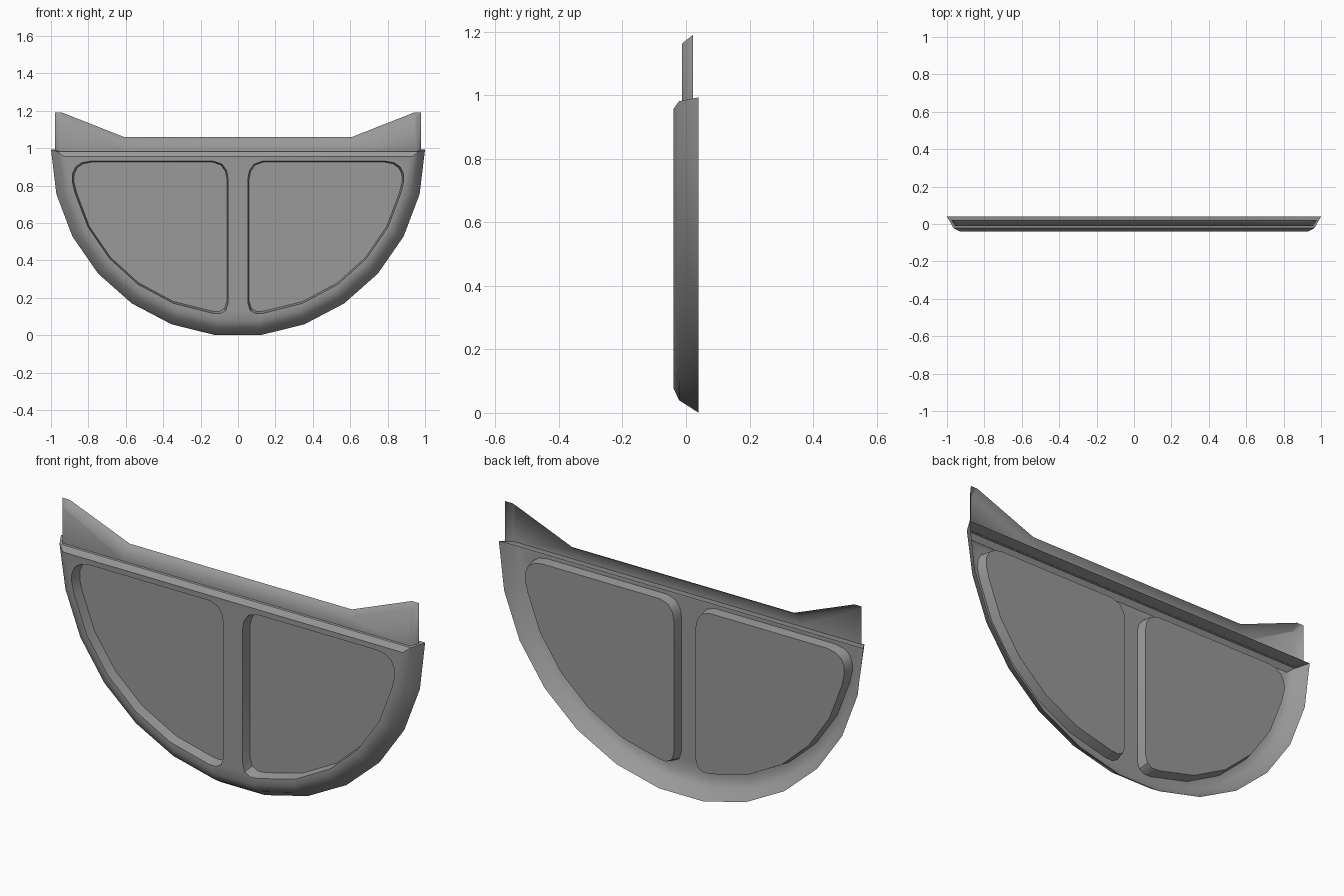
import bpy, bmesh, math

if "Cube" in bpy.data.objects:
    bpy.data.objects.remove(bpy.data.objects["Cube"])

R = 0.993          # height of the half-disc centre

dark = bpy.data.materials.new("dark_grey")
dark.diffuse_color = (0.32, 0.32, 0.32, 1)
dark.use_nodes = True
dark.node_tree.nodes["Principled BSDF"].inputs["Base Color"].default_value = dark.diffuse_color


def loop(bm, pts, y):
    return [bm.verts.new((x, y, z)) for x, z in pts]


def bridge(bm, a, b, closed=True):
    n = len(a)
    for i in range(n if closed else n - 1):
        j = (i + 1) % n
        bm.faces.new((a[i], a[j], b[j], b[i]))


def ring_edges(bm, vs):
    out = []
    for i, v in enumerate(vs):
        w = vs[(i + 1) % len(vs)]
        out.append(bm.edges.get((v, w)) or bm.edges.new((v, w)))
    return out


def finish(bm, name, angle=35):
    # consistent normals, with the front skin facing -y
    bmesh.ops.recalc_face_normals(bm, faces=bm.faces)
    bm.normal_update()
    if sum(f.normal.y * f.calc_area() for f in bm.faces) > 0:
        bmesh.ops.reverse_faces(bm, faces=bm.faces)
    me = bpy.data.meshes.new(name)
    bm.to_mesh(me)
    bm.free()
    me.materials.append(dark)
    ob = bpy.data.objects.new(name, me)
    bpy.context.collection.objects.link(ob)
    bpy.ops.object.select_all(action='DESELECT')
    ob.select_set(True)
    bpy.context.view_layer.objects.active = ob
    bpy.ops.object.shade_smooth_by_angle(angle=math.radians(angle))
    return ob


def half_disc(r, top, end_x):
    pts = [(-r * math.cos(math.pi * k / 13), R - r * math.sin(math.pi * k / 13))
           for k in range(14)]
    pts[0], pts[-1] = (-end_x, top), (end_x, top)
    return pts


# Outline of one window opening (right side) and its slightly smaller pane
opening = [(0.053, 0.84), (0.061, 0.88), (0.085, 0.914), (0.13, 0.93),
           (0.79, 0.93), (0.835, 0.922), (0.868, 0.9), (0.885, 0.865),
           (0.886, 0.82), (0.872, 0.762), (0.802, 0.578), (0.687, 0.41),
           (0.535, 0.272), (0.345, 0.17), (0.135, 0.117), (0.095, 0.115),
           (0.065, 0.132), (0.053, 0.17)]
cx, cz = 0.4, 0.7
pane = [(cx + (x - cx) * 0.98, cz + (z - cz) * 0.98) for x, z in opening]

# Frame: hollow half-disc shell, bevelled rim, two pockets reaching backwards
bm = bmesh.new()
back = loop(bm, half_disc(1.0, R, 1.0), 0.04)
mid = loop(bm, half_disc(0.96, 0.981, 0.965), -0.022)
front = loop(bm, half_disc(0.921, 0.956, 0.932), -0.04)
bridge(bm, back, mid)
bridge(bm, mid, front)
edges = ring_edges(bm, front)
for s in (-1, 1):
    lip = loop(bm, [(s * x, z) for x, z in opening], -0.04)
    inner = loop(bm, [(s * x, z) for x, z in pane], 0.01)
    bridge(bm, lip, inner)
    edges += ring_edges(bm, lip)
bmesh.ops.triangle_fill(bm, use_beauty=True, use_dissolve=False, edges=edges,
                        normal=(0, -1, 0))
finish(bm, "window_frame")

# Panes at the back of the pockets
for s, side in ((-1, "left"), (1, "right")):
    bm = bmesh.new()
    bm.faces.new(loop(bm, [(s * x, z) for x, z in pane], 0.01))
    finish(bm, side + "_pane")


# Top strip with raised ends: front sheet and soft sloping edge, open behind
def mirrored(pts):
    return pts + [(-x, z) for x, z in reversed(pts)]


bm = bmesh.new()
rear = loop(bm, mirrored([(-0.978, 0.985), (-0.978, 1.19), (-0.94, 1.19), (-0.61, 1.06)]), 0.022)
face = loop(bm, mirrored([(-0.955, 0.982), (-0.955, 1.163), (-0.94, 1.163), (-0.615, 1.033)]), -0.012)
bridge(bm, rear, face, closed=False)
low = loop(bm, mirrored([(-0.615, 0.982)]), -0.012)
bm.faces.new((face[0], face[1], face[2], face[3], low[0]))
bm.faces.new((low[0], face[3], face[4], low[1]))
bm.faces.new((low[1], face[4], face[5], face[6], face[7]))
finish(bm, "top_strip", 80)
